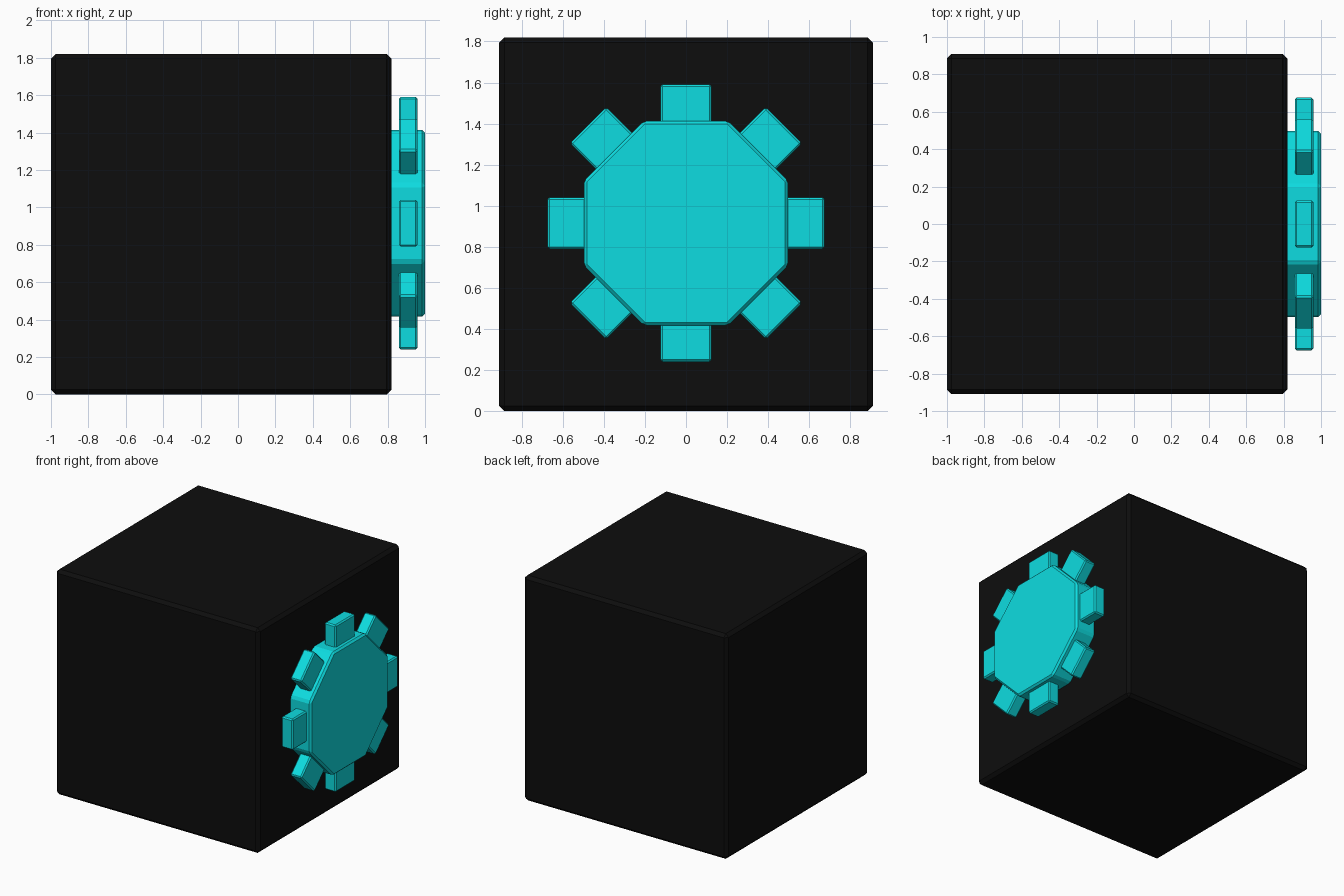
import bpy
from math import pi, cos, sin
from mathutils import Matrix, Vector

if "Cube" in bpy.data.objects:
    bpy.data.objects.remove(bpy.data.objects["Cube"])

CZ = 0.91  # height of the gear axis


def material(name, colour):
    m = bpy.data.materials.new(name)
    m.diffuse_color = (*colour, 1)
    m.use_nodes = True
    m.node_tree.nodes["Principled BSDF"].inputs["Base Color"].default_value = m.diffuse_color
    return m


black = material("black", (0.004, 0.004, 0.004))
cyan = material("cyan", (0.004, 0.72, 0.75))


def finish(ob, name, mat, bevel):
    ob.name = name
    ob.data.materials.append(mat)
    mod = ob.modifiers.new("bevel", 'BEVEL')
    mod.width = bevel
    mod.segments = 1
    mod.limit_method = 'ANGLE'
    return ob


def box(name, size, loc, mat, bevel, tilt=0):
    bpy.ops.mesh.primitive_cube_add(size=1, location=loc, rotation=(tilt, 0, 0))
    ob = bpy.context.object
    ob.data.transform(Matrix.Diagonal((*size, 1)))
    return finish(ob, name, mat, bevel)


# Cube body
box("body", (1.82, 1.82, 1.82), (-0.09, 0, CZ), black, 0.025)

# Octagonal hub, flat sides facing up and sideways
bpy.ops.mesh.primitive_cylinder_add(vertices=8, radius=0.498 / cos(pi / 8), depth=0.2,
                                    location=(0.9, 0, CZ + 0.005))
hub = bpy.context.object
hub.data.transform(Matrix.Rotation(pi / 2, 4, 'Y') @ Matrix.Rotation(pi / 8, 4, 'Z'))
finish(hub, "gear_hub", cyan, 0.015)

# Eight teeth around the hub
for i in range(8):
    a = i * pi / 4
    r = 0.555
    box(f"gear_tooth_{i + 1}", (0.1, 0.24, 0.25),
        (0.91, r * cos(a), CZ + 0.005 + r * sin(a)), cyan, 0.01, a)
